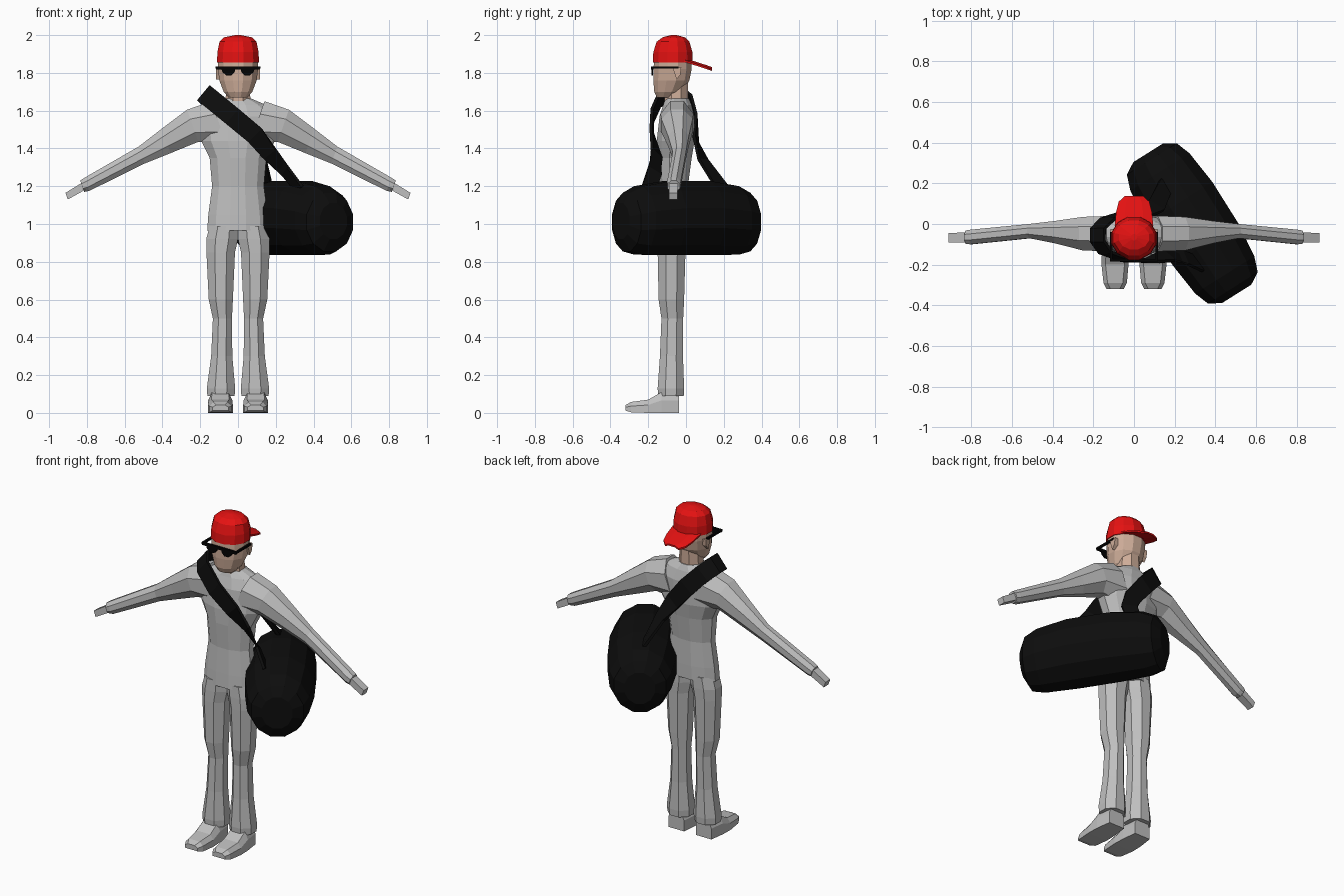
import bpy, bmesh, math
from mathutils import Vector


def material(name, rgb):
    m = bpy.data.materials.new(name)
    m.diffuse_color = (*rgb, 1)
    return m


GREY = material("grey cloth", (0.52, 0.52, 0.52))
SKIN = material("skin", (0.62, 0.42, 0.32))
RED = material("red", (0.78, 0.006, 0.006))
BLACK = material("bag black", (0.004, 0.004, 0.004))
GLOSS = material("glasses black", (0.001, 0.001, 0.001))


def outline(u0, u1, v0, v1, n=8):
    """n-sided loop fitted to a 2D box"""
    k = math.cos(math.pi / n)
    pts = []
    for i in range(n):
        a = (i + 0.5) * 2 * math.pi / n
        pts.append(((u0 + u1) / 2 + (u1 - u0) / 2 * math.cos(a) / k,
                    (v0 + v1) / 2 + (v1 - v0) / 2 * math.sin(a) / k))
    return pts


def loft(name, rings, mat, mirror=False):
    """Skin a list of equal-length 3D rings and cap both ends"""
    bm = bmesh.new()
    vs = [[bm.verts.new(p) for p in r] for r in rings]
    n = len(vs[0])
    for a, b in zip(vs, vs[1:]):
        for i in range(n):
            j = (i + 1) % n
            bm.faces.new((a[i], a[j], b[j], b[i]))
    bm.faces.new(vs[0])
    bm.faces.new(vs[-1])
    bmesh.ops.recalc_face_normals(bm, faces=bm.faces)
    me = bpy.data.meshes.new(name)
    bm.to_mesh(me)
    bm.free()
    me.materials.append(mat)
    ob = bpy.data.objects.new(name, me)
    bpy.context.collection.objects.link(ob)
    if mirror:
        ob.modifiers.new("Mirror", "MIRROR")
    return ob


def upright(name, rows, mat, n=8, mirror=False):
    """Rows of (z, x0, x1, y0, y1), stacked upwards"""
    return loft(name, [[(x, y, z) for x, y in outline(x0, x1, y0, y1, n)]
                       for z, x0, x1, y0, y1 in rows], mat, mirror)


def box(name, x0, x1, y0, y1, z0, z1, mat, mirror=False):
    return loft(name, [[(x0, y0, z), (x1, y0, z), (x1, y1, z), (x0, y1, z)]
                       for z in (z0, z1)], mat, mirror)


def sym(rows):
    return [(z, -h, h, f, b) for z, h, f, b in rows]


# Shirt body
upright("shirt", sym([
    (0.965, 0.163, -0.155, 0.008), (1.05, 0.157, -0.152, 0.01),
    (1.20, 0.137, -0.145, 0.01), (1.35, 0.15, -0.155, 0.03),
    (1.44, 0.195, -0.155, 0.045), (1.57, 0.205, -0.14, 0.045),
    (1.63, 0.15, -0.12, 0.03), (1.665, 0.068, -0.11, 0.015)]), GREY, 12)


# Sleeves and hands: rows of (x, z bottom, z top, y0, y1), leaning with the arm
def limb(name, rows, n):
    loft(name, [[(x + 0.35 * (z - (z0 + z1) / 2), y, z)
                 for y, z in outline(y0, y1, z0, z1, n)]
                for x, z0, z1, y0, y1 in rows], GREY, True)


limb("sleeve", [(0.10, 1.42, 1.65, -0.135, 0.04), (0.24, 1.435, 1.605, -0.13, 0.035),
                (0.38, 1.375, 1.505, -0.095, 0.015), (0.51, 1.32, 1.41, -0.07, 0.0),
                (0.80, 1.175, 1.245, -0.10, -0.028), (0.825, 1.17, 1.23, -0.098, -0.032)], 8)
limb("hand", [(0.80, 1.19, 1.23, -0.09, -0.04), (0.907, 1.13, 1.165, -0.09, -0.045)], 4)

# Trouser legs
upright("trouser_leg", [
    (0.99, 0.0, 0.15, -0.148, 0.0), (0.92, 0.0, 0.168, -0.15, 0.0),
    (0.85, 0.016, 0.167, -0.15, -0.003), (0.60, 0.027, 0.155, -0.145, -0.01),
    (0.50, 0.032, 0.133, -0.13, -0.015), (0.30, 0.03, 0.142, -0.138, -0.016),
    (0.13, 0.015, 0.165, -0.15, -0.01), (0.09, 0.018, 0.162, -0.148, -0.012)],
    GREY, 8, True)

# Shoes: rows of (y, x0, x1, top z, bottom z)
loft("shoe", [[(x0, y, b), (x1, y, b), (x1, y, b + (t - b) * 0.6),
               (x1 - 0.02, y, t), (x0 + 0.02, y, t), (x0, y, b + (t - b) * 0.6)]
              for y, x0, x1, t, b in [
                  (-0.32, 0.05, 0.135, 0.042, 0.012), (-0.29, 0.035, 0.15, 0.058, 0.003),
                  (-0.20, 0.027, 0.16, 0.07, 0), (-0.13, 0.03, 0.158, 0.11, 0),
                  (-0.038, 0.04, 0.145, 0.11, 0)]], GREY, True)

# Neck, head and ears
upright("neck", sym([(1.62, 0.068, -0.115, 0.01), (1.76, 0.06, -0.11, 0.01)]), SKIN)
upright("head", sym([
    (1.67, 0.05, -0.155, -0.06), (1.70, 0.076, -0.168, -0.02),
    (1.76, 0.099, -0.173, 0.018), (1.82, 0.106, -0.172, 0.03),
    (1.88, 0.105, -0.168, 0.03)]), SKIN, 12)
loft("ear", [[(x, -0.05, 1.765), (x, -0.03, 1.79), (x, -0.025, 1.83), (x, -0.07, 1.825)]
             for x in (0.09, 0.116)], SKIN, True)

# Cap worn backwards
upright("cap", sym([
    (1.855, 0.111, -0.176, 0.036), (1.91, 0.109, -0.173, 0.034),
    (1.965, 0.098, -0.155, 0.018), (1.988, 0.075, -0.125, -0.005),
    (2.0, 0.015, -0.08, -0.05)]), RED, 12)
loft("cap_brim", [[(s * w, y, z + dz - 0.014 * s * s) for s, dz in
                   ((-1, 0), (-0.5, 0), (0.5, 0), (1, 0),
                    (1, 0.01), (0.5, 0.01), (-0.5, 0.01), (-1, 0.01))]
                  for y, w, z in [(-0.01, 0.095, 1.872), (0.06, 0.088, 1.85),
                                  (0.11, 0.075, 1.834), (0.138, 0.045, 1.824)]], RED)

# Sunglasses
box("glasses_bar", -0.115, 0.115, -0.185, -0.172, 1.818, 1.834, GLOSS)
box("glasses_arm", 0.106, 0.118, -0.185, -0.04, 1.822, 1.834, GLOSS, True)
loft("lens", [[(0.012, y, 1.83), (0.018, y, 1.805), (0.035, y, 1.787), (0.062, y, 1.787),
               (0.082, y, 1.803), (0.09, y, 1.83)] for y in (-0.183, -0.174)], GLOSS, True)

# Duffel bag: lies diagonally beside the hip
axis, side = Vector((0.532, -0.846, 0)), Vector((0.846, 0.532, 0))
centre = Vector((0.287, 0.003, 0))
half = [(0.12, 0.192, 0.835, 1.227), (0.30, 0.172, 0.838, 1.20),
        (0.375, 0.145, 0.855, 1.165), (0.41, 0.085, 0.92, 1.11)]
rows = [(-t, r, a, b) for t, r, a, b in reversed(half)] + half
loft("duffel_bag", [[centre + axis * t + side * u + Vector((0, 0, z))
                     for u, z in outline(-r, r, a, b, 12)] for t, r, a, b in rows], BLACK)

# Shoulder strap: a flat band from the bag, over the shoulder and back
path = [(0.33, -0.20, 1.18), (0.25, -0.165, 1.28), (0.17, -0.155, 1.37), (0.09, -0.18, 1.47),
        (-0.03, -0.18, 1.57), (-0.14, -0.14, 1.66), (-0.178, -0.085, 1.69),
        (-0.178, -0.025, 1.69), (-0.13, 0.025, 1.645), (-0.04, 0.052, 1.55),
        (0.05, 0.052, 1.44), (0.11, 0.09, 1.34), (0.16, 0.20, 1.18)]
path = [Vector(p) for p in path]
slant, hub = Vector((0.64, 0, 0.77)), Vector((0.0, -0.06, 1.4))
band = []
for i, p in enumerate(path):
    tan = (path[min(i + 1, len(path) - 1)] - path[max(i - 1, 0)]).normalized()
    low = min(1, max(0, (1.5 - p.z) / 0.25))
    w = slant.lerp(axis, low)
    w = (w - tan * w.dot(tan)).normalized()
    out = tan.cross(w).normalized()
    if out.dot(p - hub) < 0:
        out = -out
    w = w * (0.052 - 0.012 * low)
    out = out * 0.008
    band.append([p - w - out, p + w - out, p + w + out, p - w + out])
loft("shoulder_strap", band, BLACK)
